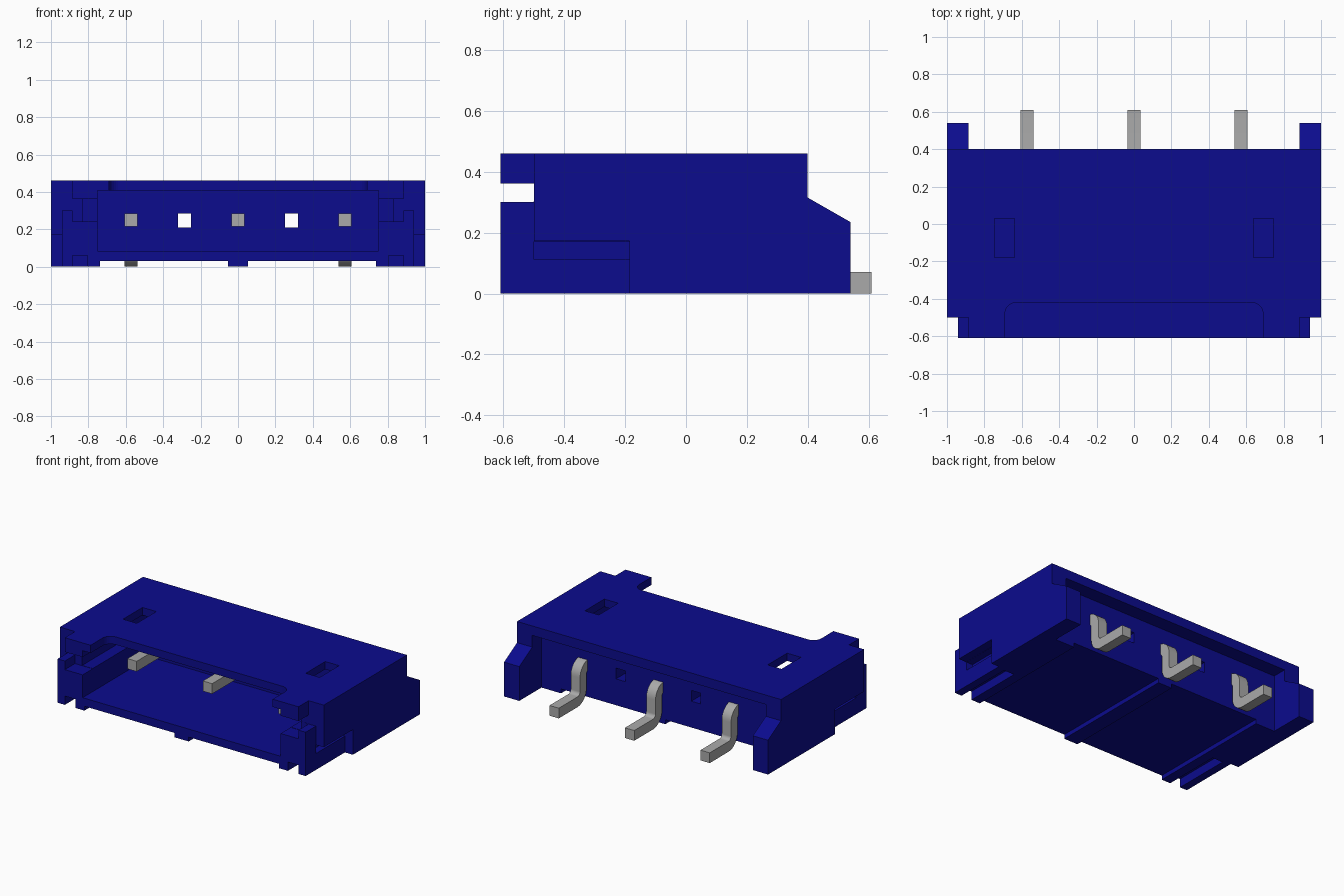
import bpy, bmesh, math

cube = bpy.data.objects.get("Cube")
if cube:
    bpy.data.objects.remove(cube, do_unlink=True)


def material(name, rgb):
    m = bpy.data.materials.new(name)
    m.diffuse_color = (*rgb, 1)
    m.use_nodes = True
    m.node_tree.nodes["Principled BSDF"].inputs["Base Color"].default_value = (*rgb, 1)
    return m


BLUE = material("deep blue plastic", (0.0035, 0.0035, 0.27))
GREY = material("grey metal", (0.40, 0.40, 0.40))


def prism(name, outline, lo, hi, axis, mat):
    """Extrude an outline along x (outline in y,z) or along z (outline in x,y)."""
    bm = bmesh.new()
    place = (lambda a, b: (lo, a, b)) if axis == "x" else (lambda a, b: (a, b, lo))
    face = bm.faces.new([bm.verts.new(place(a, b)) for a, b in outline])
    new = bmesh.ops.extrude_face_region(bm, geom=[face])["geom"]
    step = (hi - lo, 0, 0) if axis == "x" else (0, 0, hi - lo)
    bmesh.ops.translate(bm, vec=step, verts=[v for v in new if isinstance(v, bmesh.types.BMVert)])
    bmesh.ops.recalc_face_normals(bm, faces=bm.faces[:])
    me = bpy.data.meshes.new(name)
    bm.to_mesh(me)
    bm.free()
    me.materials.append(mat)
    ob = bpy.data.objects.new(name, me)
    bpy.context.collection.objects.link(ob)
    return ob


def box(name, x, y, z):
    return prism(name, [(x[0], y[0]), (x[1], y[0]), (x[1], y[1]), (x[0], y[1])],
                 z[0], z[1], "z", BLUE)


def arc(cx, cy, r, a0, a1, n=8):
    return [(cx + r * math.cos(math.radians(a0 + (a1 - a0) * i / n)),
             cy + r * math.sin(math.radians(a0 + (a1 - a0) * i / n))) for i in range(n + 1)]


# Housing: side profile with sloped rear arms
housing = prism("housing", [(-0.61, 0), (0.54, 0), (0.54, 0.235), (0.40, 0.315),
                            (0.40, 0.46), (-0.61, 0.46)], -1, 1, "x", BLUE)
cutters = []


def cut(x, y, z, both=False):
    cutters.append(box("cutter", x, y, z))
    if both:
        cutters.append(box("cutter", (-x[1], -x[0]), y, z))


# Plug cavity, rear recess between the arms
cut((-0.75, 0.75), (-0.8, 0.12), (0.085, 0.407))
cut((-0.885, 0.885), (0.30, 0.8), (-0.2, 0.395))
# Key slots beside the cavity
cut((0.70, 0.83), (-0.8, 0.0), (0.243, 0.363), True)
# Front corners: outer step, gap under the top tabs, low inner posts
cut((0.94, 1.2), (-0.8, -0.50), (-0.2, 0.7), True)
cut((0.885, 1.2), (-0.8, -0.50), (0.30, 0.7), True)
cut((0.72, 1.2), (-0.8, -0.50), (0.302, 0.361), True)
cut((0.71, 0.885), (-0.8, -0.501), (0.241, 0.362), True)
# Side undercut and the deeper slot inside it
cut((0.94, 1.2), (-0.7, -0.185), (-0.2, 0.172), True)
cut((0.89, 1.1), (-0.499, -0.186), (0.112, 0.171), True)
# Underside: raised floor beside the middle rib, grooves in the feet
cut((0.053, 0.737), (-0.8, 0.8), (-0.2, 0.03), True)
cut((0.805, 0.885), (-0.8, -0.20), (-0.2, 0.06), True)
# Latch windows in the top
cut((0.64, 0.745), (-0.18, 0.03), (0.30, 0.7), True)
# Unused pin holes in the rear wall
cut((0.25, 0.321), (0.0, 0.45), (0.21, 0.284), True)
# Rounded notch in the front of the top
notch = [(-0.69, -0.8), (0.69, -0.8)] + arc(0.63, -0.48, 0.06, 0, 90) + arc(-0.63, -0.48, 0.06, 90, 180)
cutters.append(prism("cutter", notch, 0.35, 0.7, "z", BLUE))

for c in cutters:
    c.hide_render = True
    mod = housing.modifiers.new("cut", "BOOLEAN")
    mod.operation = "DIFFERENCE"
    mod.solver = "EXACT"
    mod.object = c
bpy.context.view_layer.update()
result = bpy.data.meshes.new_from_object(
    housing.evaluated_get(bpy.context.evaluated_depsgraph_get()))
housing.modifiers.clear()
housing.data = result
for c in cutters:
    bpy.data.objects.remove(c, do_unlink=True)

# Bent pins: straight contact, drop behind the wall, flat solder foot
upper = [(-0.33, 0.284)] + arc(0.285, 0.189, 0.095, 90, 0) + arc(0.405, 0.095, 0.025, 180, 270) + [(0.61, 0.07)]
lower = [(0.61, 0.0)] + arc(0.405, 0.095, 0.095, 270, 180) + arc(0.285, 0.189, 0.025, 0, 90) + [(-0.33, 0.214)]
for name, x in (("right_pin", -0.572), ("middle_pin", 0.0), ("left_pin", 0.572)):
    pin = prism(name, upper + lower, x - 0.035, x + 0.035, "x", GREY)
    bpy.ops.object.select_all(action="DESELECT")
    pin.select_set(True)
    bpy.context.view_layer.objects.active = pin
    bpy.ops.object.shade_smooth_by_angle(angle=math.radians(30))
